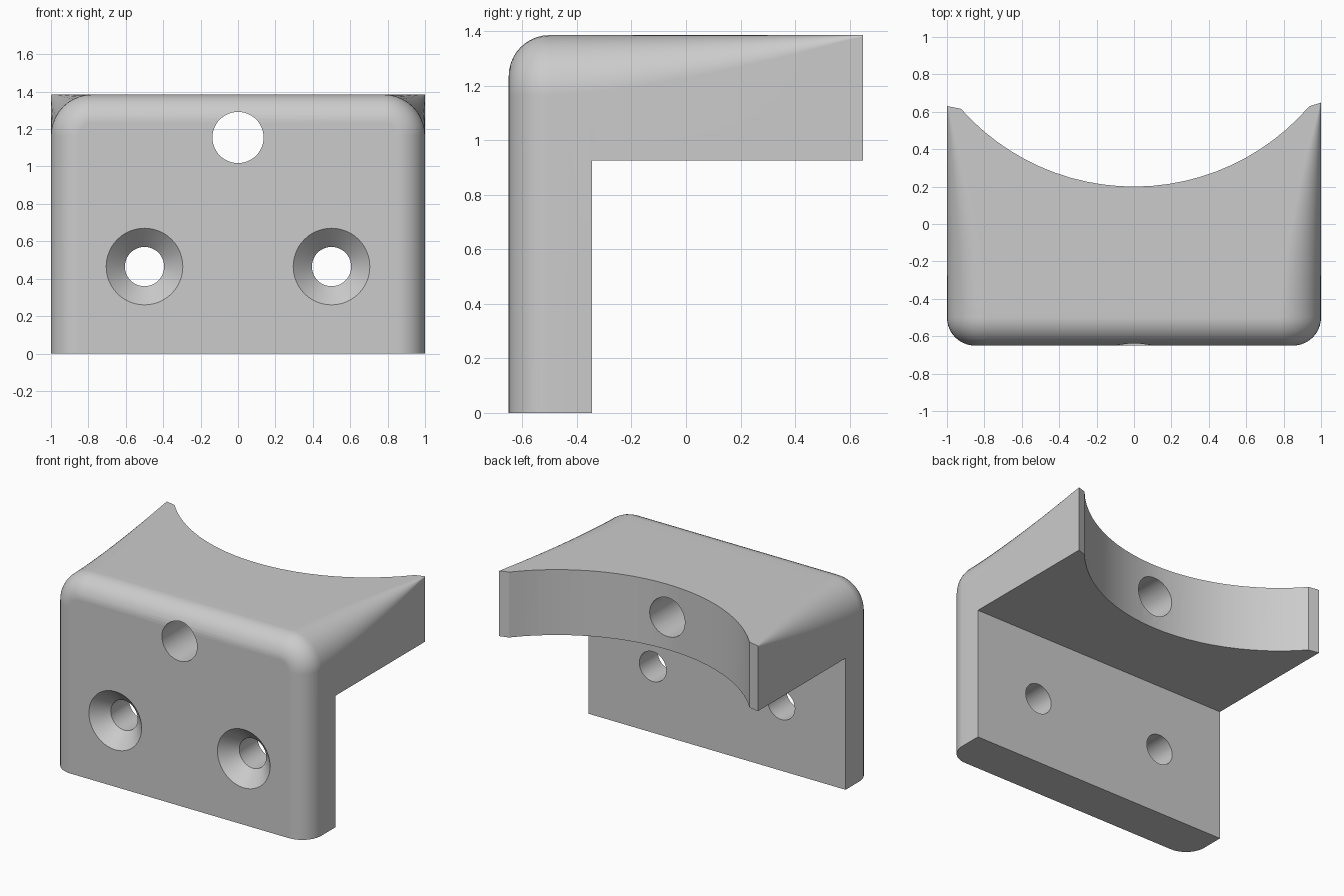
import bpy, bmesh, math

cube = bpy.data.objects.get("Cube")
if cube:
    bpy.data.objects.remove(cube, do_unlink=True)

grey = bpy.data.materials.new("plain grey")
grey.use_nodes = True
colour = (0.6, 0.6, 0.6, 1)
grey.diffuse_color = colour
grey.node_tree.nodes["Principled BSDF"].inputs["Base Color"].default_value = colour

WIDTH, TOP, FRONT = 1.0, 1.385, -0.65
FILLET, CORNER = 0.15, 0.22


def loft(name, rings):
    """Closed solid through a list of rings with equal point counts."""
    bm = bmesh.new()
    loops = [[bm.verts.new(p) for p in ring] for ring in rings]
    for a, b in zip(loops, loops[1:]):
        for i in range(len(a)):
            j = (i + 1) % len(a)
            bm.faces.new((a[i], a[j], b[j], b[i]))
    bm.faces.new(loops[0])
    bm.faces.new(loops[-1])
    bmesh.ops.recalc_face_normals(bm, faces=bm.faces)
    mesh = bpy.data.meshes.new(name)
    bm.to_mesh(mesh)
    bm.free()
    mesh.materials.append(grey)
    obj = bpy.data.objects.new(name, mesh)
    bpy.context.collection.objects.link(obj)
    return obj


def section(y, inset, r, steps=10):
    """Upright slice with rounded upper corners."""
    w, t = WIDTH - inset, TOP - inset
    right = [(w, y, 0)]
    for i in range(steps + 1):
        a = math.pi / 2 * i / steps
        right.append((w - r + r * math.cos(a), y, t - r + r * math.sin(a)))
    return right + [(-x, y, z) for x, y, z in reversed(right)]


def bore(name, x, z, stations):
    """Round cutter along y from (y, radius) stations."""
    n = 48
    return loft(name, [[(x + r * math.cos(math.tau * i / n), y,
                         z + r * math.sin(math.tau * i / n)) for i in range(n)]
                       for y, r in stations])


# Bracket body: rounded front, then upper side rounds that fade to the back
slices = []
for i in range(11):
    a = math.pi / 2 * i / 10
    inset = FILLET * (1 - math.sin(a))
    slices.append(section(FRONT + FILLET * (1 - math.cos(a)), inset, CORNER - inset))
for i in range(1, 17):
    t = i / 16
    slices.append(section(-0.5 + 1.155 * t, 0, max(CORNER * (1 - t ** 1.5), 0.003)))
bracket = loft("bracket", slices)

# Space below the flange
under = [(-2, -0.345), (2, -0.345), (2, 2), (-2, 2)]
cutters = [loft("underside_cutter", [[(x, y, z) for x, y in under] for z in (-1, 0.925)])]

# Curved saddle at the back, with narrow flat tips
radius, centre = 1.237, 1.437
saddle = [(-1.1, 0.65)]
for i in range(25):
    x = radius * math.sin(math.asin(-0.925 / radius) * (1 - i / 24)
                          + math.asin(0.937 / radius) * i / 24)
    saddle.append((x, centre - math.sqrt(radius ** 2 - x ** 2)))
saddle += [(1.1, 0.68), (1.1, 1), (-1.1, 1)]
cutters.append(loft("saddle_cutter", [[(x, y, z) for x, y in saddle] for z in (0.5, 2)]))

# Through hole and two countersunk screw holes
cutters.append(bore("flange_hole_cutter", 0, 1.155, [(-1, 0.137), (1, 0.137)]))
for x in (-0.5, 0.5):
    cutters.append(bore("screw_hole_cutter", x, 0.465,
                        [(-0.7, 0.255), (-0.55, 0.105), (-0.2, 0.105)]))

bpy.ops.object.select_all(action='DESELECT')
bpy.context.view_layer.objects.active = bracket
bracket.select_set(True)
for cutter in cutters:
    cutter.hide_render = True
    mod = bracket.modifiers.new("cut", 'BOOLEAN')
    mod.operation = 'DIFFERENCE'
    mod.solver = 'EXACT'
    mod.object = cutter
    bpy.ops.object.modifier_apply(modifier=mod.name)
    bpy.data.objects.remove(cutter, do_unlink=True)

# Smooth rounds with crisp cut edges
bpy.ops.object.shade_smooth_by_angle(angle=math.radians(25))
weighted = bracket.modifiers.new("even shading", 'WEIGHTED_NORMAL')
weighted.keep_sharp = True
